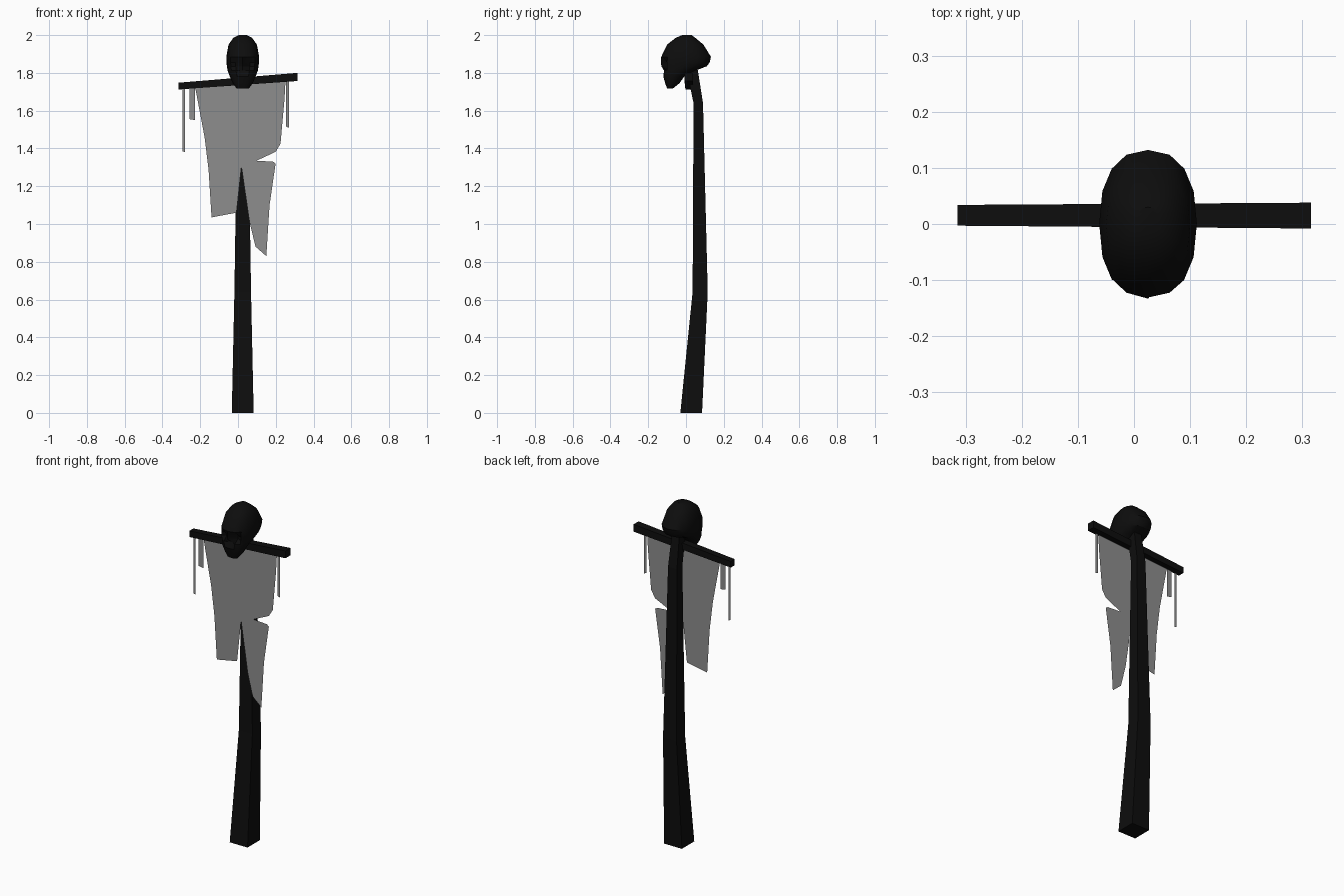
import bpy, bmesh, math

cube = bpy.data.objects.get("Cube")
if cube:
    bpy.data.objects.remove(cube, do_unlink=True)


def material(name, rgb):
    m = bpy.data.materials.new(name)
    m.use_nodes = True
    m.diffuse_color = (*rgb, 1)
    m.node_tree.nodes["Principled BSDF"].inputs["Base Color"].default_value = (*rgb, 1)
    return m


CHARRED = material("charred black", (0.004, 0.004, 0.004))
CLOTH = material("grey cloth", (0.27, 0.27, 0.27))
CX = 0.025  # centre line of pole and skull


def add_object(name, bm, mat):
    mesh = bpy.data.meshes.new(name)
    bm.to_mesh(mesh)
    bm.free()
    mesh.materials.append(mat)
    ob = bpy.data.objects.new(name, mesh)
    bpy.context.collection.objects.link(ob)
    return ob


def loft(name, rings, mat):
    """Join rings of points into a closed skin."""
    bm = bmesh.new()
    loops = [[bm.verts.new(p) for p in ring] for ring in rings]
    n = len(loops[0])
    for a, b in zip(loops, loops[1:]):
        for i in range(n):
            j = (i + 1) % n
            bm.faces.new((a[i], a[j], b[j], b[i]))
    bm.faces.new(loops[0])
    bm.faces.new(loops[-1])
    bmesh.ops.recalc_face_normals(bm, faces=bm.faces)
    return add_object(name, bm, mat)


def sheet(name, outline, y):
    """Flat piece of cloth facing the front."""
    bm = bmesh.new()
    face = bm.faces.new([bm.verts.new((x, y, z)) for x, z in outline])
    face.normal_update()
    if face.normal.y > 0:
        face.normal_flip()
    bmesh.ops.triangulate(bm, faces=[face])
    return add_object(name, bm, CLOTH)


# Bent square pole: height, front, back, half width
pole = [(0, -0.03, 0.085, 0.058), (0.64, 0.035, 0.115, 0.044),
        (1.64, 0.04, 0.09, 0.029), (1.83, 0.0, 0.06, 0.024)]
loft("pole", [[(CX - w, f, z), (CX + w, f, z), (CX + w, b, z), (CX - w, b, z)]
              for z, f, b, w in pole], CHARRED)

# Tilted crossbar: x, front, back, bottom, top
bar = [(-0.315, -0.003, 0.034, 1.712, 1.748), (0.315, -0.008, 0.038, 1.757, 1.8)]
loft("crossbar", [[(x, f, lo), (x, b, lo), (x, b, hi), (x, f, hi)]
                  for x, f, b, lo, hi in bar], CHARRED)

# Skull: height, front, back, half width, from crown to chin
levels = [(2.0, -0.02, 0.03, 0.02), (1.985, -0.055, 0.05, 0.05),
          (1.95, -0.1, 0.092, 0.075), (1.885, -0.131, 0.132, 0.087),
          (1.855, -0.133, 0.125, 0.086), (1.835, -0.13, 0.11, 0.084),
          (1.812, -0.122, 0.05, 0.08), (1.78, -0.12, -0.01, 0.068),
          (1.745, -0.11, -0.035, 0.053), (1.717, -0.1, -0.07, 0.032)]
SIDES = 16
rings = []
for z, f, b, w in levels:
    ring = []
    for i in range(SIDES):
        a = 2 * math.pi * i / SIDES
        s, c = math.sin(a), math.cos(a)
        x = w * math.copysign(abs(s) ** 0.85, s)
        y = (f + b) / 2 - (b - f) / 2 * math.copysign(abs(c) ** 0.85, c)
        if 1.82 < z < 1.86 and i in (1, SIDES - 1):  # eye sockets
            y += 0.035
        if 1.8 < z < 1.82 and i == 0:                # nose hollow
            y += 0.025
        ring.append((CX + x, y, z))
    rings.append(ring)
skull = loft("skull", rings, CHARRED)
bpy.ops.object.select_all(action="DESELECT")
skull.select_set(True)
bpy.context.view_layer.objects.active = skull
bpy.ops.object.shade_smooth_by_angle(angle=math.radians(30))

# Torn banner with a slit at the bottom and a tear on its left
sheet("torn_banner", [
    (-0.228, 1.73), (-0.177, 1.46), (-0.156, 1.29), (-0.14, 1.035), (-0.008, 1.06),
    (0.018, 1.305), (0.061, 1.01), (0.093, 0.88), (0.15, 0.83), (0.167, 1.1),
    (0.199, 1.32), (0.185, 1.33), (0.098, 1.335), (0.199, 1.382), (0.225, 1.425),
    (0.246, 1.66), (0.252, 1.765)], 0.003)

# Hanging strips: x from, x to, lower end, depth
strips = {"long_strip": (-0.293, -0.28, 1.38, 0.003),
          "short_strip": (-0.258, -0.228, 1.55, 0.003),
          "left_strip": (0.255, 0.27, 1.51, 0.003),
          "inner_strip_short": (0.06, 0.09, 1.64, -0.002),
          "inner_strip_long": (0.105, 0.135, 1.57, -0.002)}
for name, (x0, x1, low, y) in strips.items():
    top = 1.74 + 0.07 * x0
    sheet(name, [(x0, low + 0.005), (x1, low), (x1, top), (x0, top)], y)
